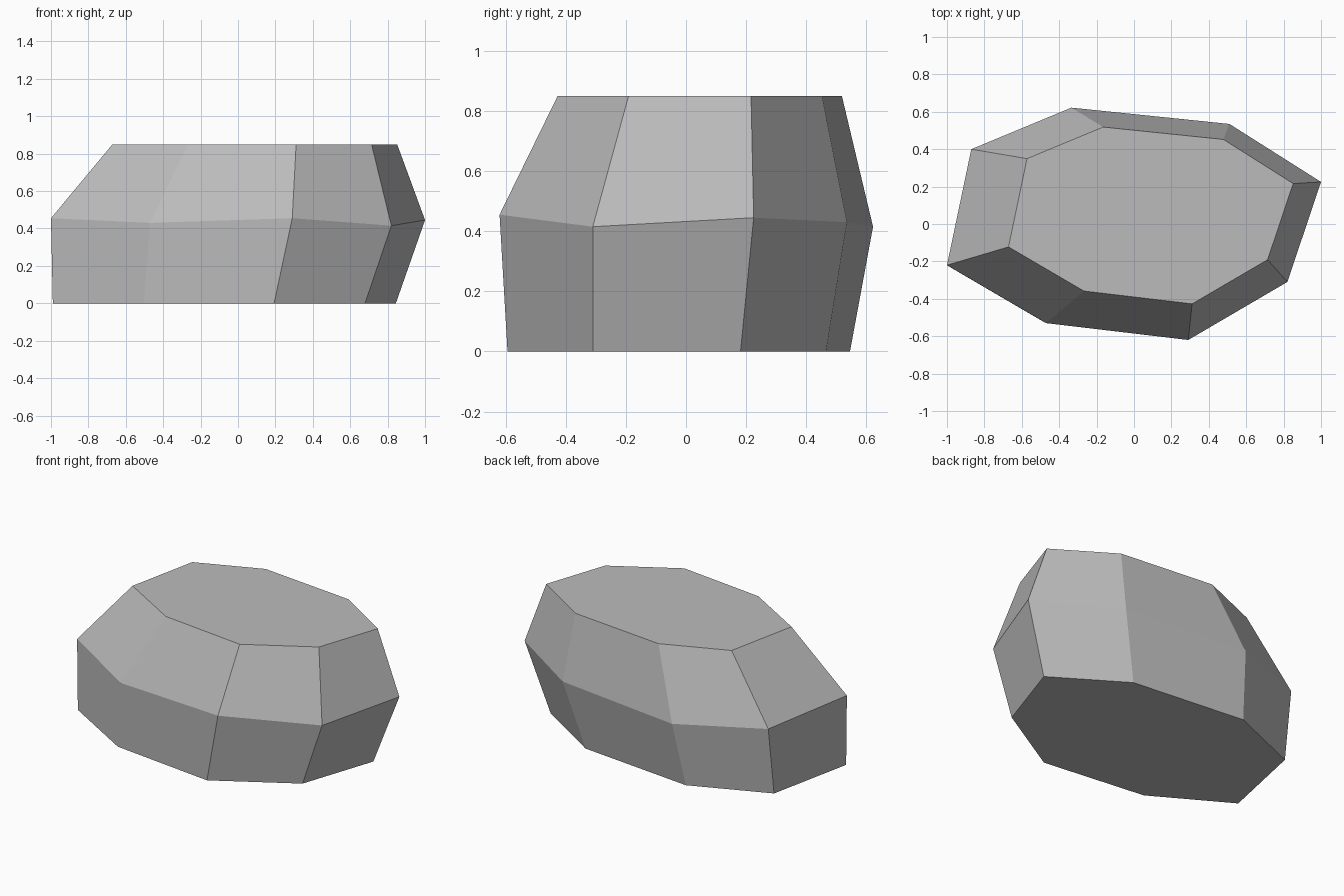
import bpy
import bmesh

cube = bpy.data.objects.get("Cube")
if cube:
    bpy.data.objects.remove(cube, do_unlink=True)

# Stone colour
grey = bpy.data.materials.new("stone grey")
grey.use_nodes = True
colour = (0.5, 0.5, 0.5, 1)
grey.diffuse_color = colour
grey.node_tree.nodes["Principled BSDF"].inputs["Base Color"].default_value = colour

# Widest outline of the stone, with its slightly uneven girdle height
girdle = [(-1.0, -0.22, 0.455), (-0.47, -0.53, 0.43), (0.29, -0.62, 0.455),
          (0.82, -0.31, 0.415), (1.0, 0.225, 0.445), (0.51, 0.535, 0.43),
          (-0.335, 0.622, 0.415), (-0.87, 0.40, 0.44)]
height = 0.85


def flat_ring(bm, scale, shift_x, shift_y, z):
    """Scaled and shifted copy of the outline at one height."""
    return [bm.verts.new((x * scale + shift_x, y * scale + shift_y, z))
            for x, y, _ in girdle]


def bridge(bm, lower, upper):
    n = len(lower)
    for i in range(n):
        j = (i + 1) % n
        bm.faces.new((lower[i], lower[j], upper[j], upper[i]))


# Faceted stone: base, girdle and smaller flat top
bm = bmesh.new()
base = flat_ring(bm, 0.917, -0.073, -0.025, 0)
middle = [bm.verts.new(p) for p in girdle]
top = flat_ring(bm, 0.761, 0.09, 0.045, height)
bridge(bm, base, middle)
bridge(bm, middle, top)
bm.faces.new(list(reversed(base)))
bm.faces.new(top)

mesh = bpy.data.meshes.new("stone")
bm.to_mesh(mesh)
bm.free()
mesh.materials.append(grey)
stone = bpy.data.objects.new("stone", mesh)
bpy.context.collection.objects.link(stone)
